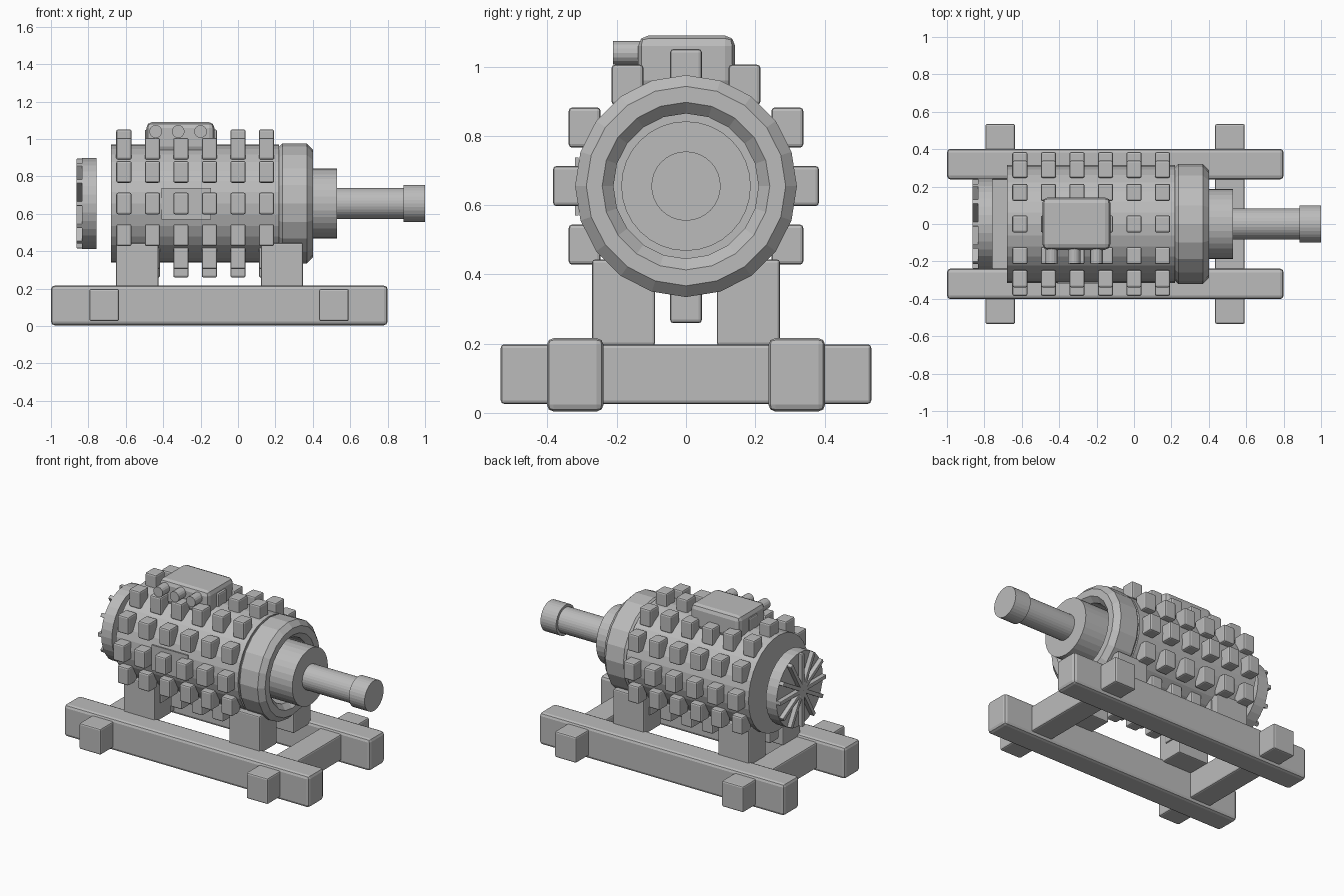
import bpy, math
from mathutils import Matrix

old = bpy.data.objects.get("Cube")
if old:
    bpy.data.objects.remove(old, do_unlink=True)

# Single painted-metal colour
GREY = (0.5, 0.5, 0.5, 1)
metal = bpy.data.materials.new("grey_metal")
metal.use_nodes = True
metal.diffuse_color = GREY
metal.node_tree.nodes["Principled BSDF"].inputs["Base Color"].default_value = GREY

AXIS_Z = 0.655


def finish(name, bevel=0, segments=2):
    ob = bpy.context.object
    ob.name = name
    ob.data.materials.append(metal)
    if bevel:
        mod = ob.modifiers.new("rounded_edges", "BEVEL")
        mod.width, mod.segments = bevel, segments
    return ob


def box(name, x, y, z, bevel=0):
    """Box from (low, high) ranges on each axis."""
    bpy.ops.mesh.primitive_cube_add(size=1)
    ob = finish(name, bevel)
    spans = (x, y, z)
    size = Matrix.Diagonal([b - a for a, b in spans]).to_4x4()
    ob.data.transform(size)
    ob.location = [(a + b) / 2 for a, b in spans]
    return ob


def drum(name, x0, x1, radius, sides=32):
    """Cylinder lying along the motor axis."""
    bpy.ops.mesh.primitive_cylinder_add(
        vertices=sides, radius=radius, depth=x1 - x0,
        location=((x0 + x1) / 2, 0, AXIS_Z), rotation=(0, math.pi / 2, 0))
    return finish(name)


# Base frame: two rails, two cross beams
for side, y in (("right", -0.32), ("left", 0.32)):
    box(side + "_rail", (-1, 0.8), (y - 0.082, y + 0.082), (0.004, 0.216), 0.02)
for side, x in (("rear", -0.715), ("shaft", 0.513)):
    box(side + "_cross_beam", (x - 0.079, x + 0.079), (-0.535, 0.535), (0.026, 0.198), 0.01)

# Mounting feet
for x in (-0.538, 0.235):
    for y in (-0.18, 0.18):
        box("mounting_foot", (x - 0.113, x + 0.113), (y - 0.091, y + 0.091), (0.195, 0.443), 0.008)

# Motor housing, collar and shaft
drum("motor_housing", -0.68, 0.22, 0.315)
drum("shaft_collar", 0.3, 0.53, 0.187)
drum("shaft", 0.25, 0.89, 0.083)
drum("shaft_end", 0.885, 1, 0.1)

# Ribbed end rings: octagonal sections with a flat outer face
for x in (0.26, 0.303, 0.345):
    bpy.ops.mesh.primitive_torus_add(
        major_segments=20, minor_segments=8, major_radius=0.265, minor_radius=0.06,
        location=(x, 0, AXIS_Z), rotation=(0, math.pi / 2, 0))
    ring = finish("end_ring")
    turn = math.pi / 8
    for v in ring.data.vertices:
        r, a = math.hypot(v.co.x, v.co.y), math.atan2(v.co.y, v.co.x)
        u, w = r - 0.265, v.co.z
        r = 0.265 + u * math.cos(turn) - w * math.sin(turn)
        v.co = (r * math.cos(a), r * math.sin(a), u * math.sin(turn) + w * math.cos(turn))

# Cooling blocks in twelve rows around the housing
for col in range(6):
    x = -0.61 + col * 0.1525
    for row in range(12):
        a = row * math.pi / 6
        y, z = 0.338 * math.cos(a), AXIS_Z + 0.338 * math.sin(a)
        box("cooling_block", (x - 0.041, x + 0.041), (y - 0.046, y + 0.046),
            (z - 0.058, z + 0.058), 0.01)

# Terminal box with three cable glands, and rating plate
box("terminal_box", (-0.49, -0.126), (-0.138, 0.142), (0.93, 1.09), 0.03)
for x in (-0.44, -0.32, -0.2):
    bpy.ops.mesh.primitive_cylinder_add(
        vertices=16, radius=0.034, depth=0.14,
        location=(x, -0.141, 1.04), rotation=(math.pi / 2, 0, 0))
    finish("cable_gland")
box("rating_plate", (-0.41, -0.145), (-0.32, -0.311), (0.57, 0.738))

# Rear fan: disc with radial blades
drum("fan_disc", -0.835, -0.757, 0.243)
for i in range(12):
    blade = box("fan_blade", (-0.864, -0.825), (-0.013, 0.013), (0, 0.24), 0.004)
    a = i * math.pi / 6
    blade.location = (blade.location.x, -0.12 * math.sin(a), AXIS_Z + 0.12 * math.cos(a))
    blade.rotation_euler.x = a
